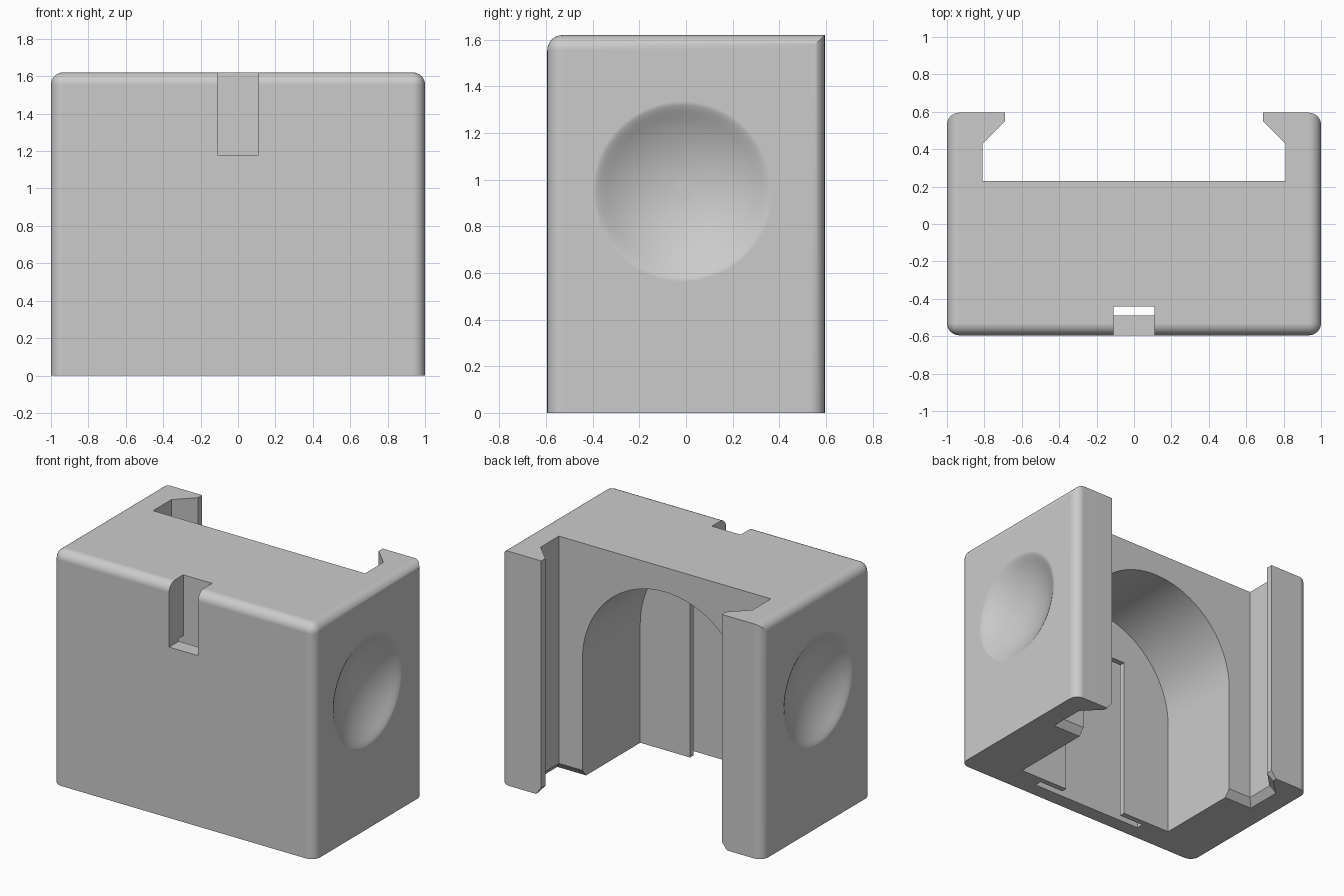
import bpy, bmesh, math
from mathutils import Vector, Matrix

if "Cube" in bpy.data.objects:
    bpy.data.objects.remove(bpy.data.objects["Cube"], do_unlink=True)

W, D, H = 1.0, 0.595, 1.62      # half width, half depth, height
ROUND = 0.065

grey = bpy.data.materials.new("plain_grey")
grey.use_nodes = True
grey.diffuse_color = (0.6, 0.6, 0.6, 1)
grey.node_tree.nodes["Principled BSDF"].inputs["Base Color"].default_value = (0.6, 0.6, 0.6, 1)


def finish(name, bm):
    bmesh.ops.recalc_face_normals(bm, faces=bm.faces)
    mesh = bpy.data.meshes.new(name)
    bm.to_mesh(mesh)
    bm.free()
    mesh.materials.append(grey)
    obj = bpy.data.objects.new(name, mesh)
    bpy.context.collection.objects.link(obj)
    return obj


def loft(name, rings):
    """Closed solid through matching rings of points."""
    bm = bmesh.new()
    loops = [[bm.verts.new(p) for p in ring] for ring in rings]
    n = len(loops[0])
    for a, b in zip(loops, loops[1:]):
        for i in range(n):
            j = (i + 1) % n
            bm.faces.new((a[i], a[j], b[j], b[i]))
    bm.faces.new(loops[0])
    bm.faces.new(loops[-1])
    return finish(name, bm)


def box(name, half_x, y0, y1, z0, z1):
    ring = [(-half_x, y0), (half_x, y0), (half_x, y1), (-half_x, y1)]
    return loft(name, [[(x, y, z) for x, y in ring] for z in (z0, z1)])


def cut(target, cutter):
    mod = target.modifiers.new(cutter.name, 'BOOLEAN')
    mod.operation = 'DIFFERENCE'
    mod.solver = 'EXACT'
    mod.object = cutter
    bpy.context.view_layer.objects.active = target
    bpy.ops.object.modifier_apply(modifier=mod.name)
    bpy.data.objects.remove(cutter, do_unlink=True)


# Body block: rounded upright edges, rounded top front and top sides
body = box("holder_body", W, -D, D, 0, H)
bm = bmesh.new()
bm.from_mesh(body.data)
rounded = []
for e in bm.edges:
    mid = (e.verts[0].co + e.verts[1].co) / 2
    upright = abs(mid.z - H / 2) < 0.01
    top_not_back = mid.z > H - 0.01 and mid.y < D - 0.01
    if upright or top_not_back:
        rounded.append(e)
bmesh.ops.bevel(bm, geom=rounded, offset=ROUND, segments=8, profile=0.5, affect='EDGES')
bm.to_mesh(body.data)
bm.free()


# Rear channel with hooked lips, flared at its lower end
def channel_ring(z, grow):
    k = grow * math.tan(math.pi / 8)
    half = [(0.81 + grow, 0.23 - grow), (0.81 + grow, 0.43 + k),
            (0.69 + grow, 0.55 + k), (0.69 + grow, 0.8)]
    pts = half + [(-x, y) for x, y in reversed(half)]
    return [(x, y, z) for x, y in pts]


cut(body, loft("channel_cutter", [channel_ring(-0.01, 0.048), channel_ring(0.05, 0),
                                  channel_ring(H + 0.1, 0)]))

# Arched cavity opening into the channel
R, SPRING, STEPS = 0.63, 0.82, 40
arch = [(R, -0.1)]
for i in range(STEPS + 1):
    a = math.pi * i / STEPS
    arch.append((R * math.cos(a), SPRING + R * math.sin(a)))
arch.append((-R, -0.1))
cut(body, loft("arch_cutter", [[(x, y, z) for x, z in arch] for y in (-0.4, 0.3)]))

# Clip pocket in the front wall, its window to the cavity, and the front notch
cut(body, box("pocket_cutter", 0.44, -0.49, -0.44, -0.1, 1.2))
cut(body, box("window_cutter", 0.25, -0.46, -0.35, -0.1, 1.15))
cut(body, box("notch_cutter", 0.11, -0.8, -0.44, 1.18, H + 0.1))

# Round finger dimple on each side, with a softened rim
RIM, RIM_DEPTH, DEPTH = 0.35, 0.015, 0.12
cap = DEPTH - RIM_DEPTH
ball = (RIM ** 2 + cap ** 2) / (2 * cap)
edge_angle = math.asin(RIM / ball)
profile = [(0.39, -0.02), (0.387, 0.0), (0.37, 0.005)]
for i in range(12):
    a = edge_angle * (1 - i / 12)
    profile.append((ball * math.sin(a), DEPTH - ball * (1 - math.cos(a))))
SEG = 64
for side in (1, -1):
    rings = []
    for r, d in profile:
        rings.append([(side * (W - d), -0.015 + r * math.cos(2 * math.pi * i / SEG),
                       0.95 + r * math.sin(2 * math.pi * i / SEG)) for i in range(SEG)])
    cut(body, loft("dimple_cutter", rings))

# Smooth curved areas while keeping flats and corners crisp
bpy.ops.object.select_all(action='DESELECT')
body.select_set(True)
bpy.context.view_layer.objects.active = body
bpy.ops.object.shade_smooth_by_angle(angle=math.radians(30))
weighted = body.modifiers.new("even_normals", 'WEIGHTED_NORMAL')
weighted.keep_sharp = True
